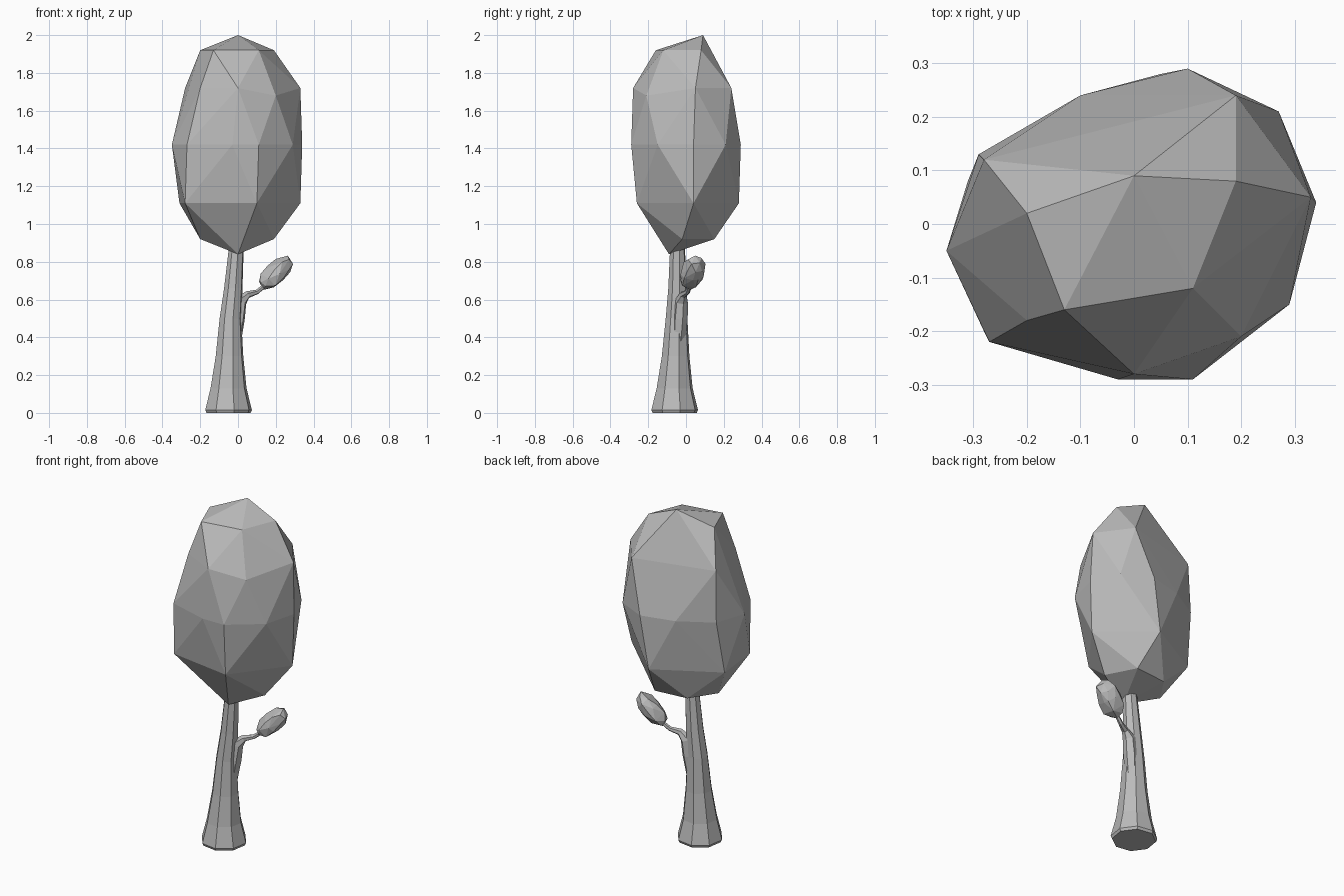
import bpy
import bmesh
import math
from mathutils import Matrix, Vector

cube = bpy.data.objects.get("Cube")
if cube:
    bpy.data.objects.remove(cube, do_unlink=True)

# One plain grey for the whole tree
grey = bpy.data.materials.new("plain grey")
grey.use_nodes = True
grey.diffuse_color = (0.5, 0.5, 0.5, 1)
grey.node_tree.nodes["Principled BSDF"].inputs["Base Color"].default_value = grey.diffuse_color


def finish(bm, name):
    """Turn a bmesh into a flat-shaded object."""
    bmesh.ops.recalc_face_normals(bm, faces=bm.faces)
    mesh = bpy.data.meshes.new(name)
    bm.to_mesh(mesh)
    bm.free()
    mesh.materials.append(grey)
    obj = bpy.data.objects.new(name, mesh)
    bpy.context.collection.objects.link(obj)
    return obj


def faceted_crown(name, placement):
    """Low-poly leaf mass: the hull of irregular rings, in hundredths."""
    rings = {
        200: [(0, 9)],
        192: [(-20, 2), (-13, -16), (11, -12), (19, 8)],
        172: [(0, -28), (33, 5), (19, 24), (-28, 12), (-20, -18)],
        168: [(20, -21)],
        142: [(34, 4), (27, 21), (10, 29), (-10, 24), (-29, 13),
              (-35, -5), (-27, -22), (-3, -29), (11, -29), (29, -15)],
        111: [(-28, -20), (10, -26), (33, 4), (5, 28), (-31, 8)],
        92: [(19, -2), (10, 15), (-10, 13), (-20, -2)],
        84: [(0, -9)],
    }
    bm = bmesh.new()
    for height, ring in rings.items():
        for x, y in ring:
            bm.verts.new(Vector((x, y, height)) / 100)
    hull = bmesh.ops.convex_hull(bm, input=bm.verts)
    loose = [v for v in hull["geom_interior"] if isinstance(v, bmesh.types.BMVert)]
    bmesh.ops.delete(bm, geom=loose, context="VERTS")
    bm.transform(placement)
    return finish(bm, name)


def tapered_tube(name, stations, sides, upright=False):
    """Loft regular polygons along (centre, radius) stations."""
    bm = bmesh.new()
    points = [Vector(centre) for centre, _ in stations]
    loops = []
    for i, (_, radius) in enumerate(stations):
        along = points[min(i + 1, len(points) - 1)] - points[max(i - 1, 0)]
        if upright:
            along = Vector((0, 0, 1))
        side = Vector((0, 1, 0)).cross(along).normalized()
        other = along.normalized().cross(side)
        loop = []
        for k in range(sides):
            a = math.tau * (k + 0.3) / sides
            offset = side * math.cos(a) + other * math.sin(a)
            loop.append(bm.verts.new(points[i] + radius * offset))
        loops.append(loop)
    for low, high in zip(loops, loops[1:]):
        for k in range(sides):
            n = (k + 1) % sides
            bm.faces.new((low[k], low[n], high[n], high[k]))
    bm.faces.new(loops[0][::-1])
    bm.faces.new(loops[-1])
    return finish(bm, name)


# Leaning trunk with a flared foot
tapered_tube("trunk", [
    ((-.05, -.06, 0), .12),
    ((-.05, -.06, .015), .127),
    ((-.05, -.06, .13), .098),
    ((-.045, -.055, .3), .075),
    ((-.04, -.05, .5), .059),
    ((-.025, -.045, .66), .05),
    ((-.01, -.045, .86), .041),
    ((-.005, -.04, .95), .038),
], 8, upright=True)

# Side branch swelling out of the trunk
tapered_tube("side_branch", [
    ((-.02, -.04, .36), .035),
    ((-.002, -.03, .5), .04),
    ((.012, -.025, .59), .036),
    ((.05, -.015, .626), .02),
    ((.1, .008, .64), .013),
    ((.15, .025, .68), .011),
], 6)

# Large crown, and a small tilted copy on the branch
faceted_crown("crown", Matrix.Identity(4))
lean = Vector((.72, .15, .75)).to_track_quat("Z", "Y").to_matrix().to_4x4()
faceted_crown("branch_crown",
              Matrix.Translation((.2, .035, .742)) @ lean
              @ Matrix.Scale(.19, 4) @ Matrix.Translation((0, 0, -1.42)))
